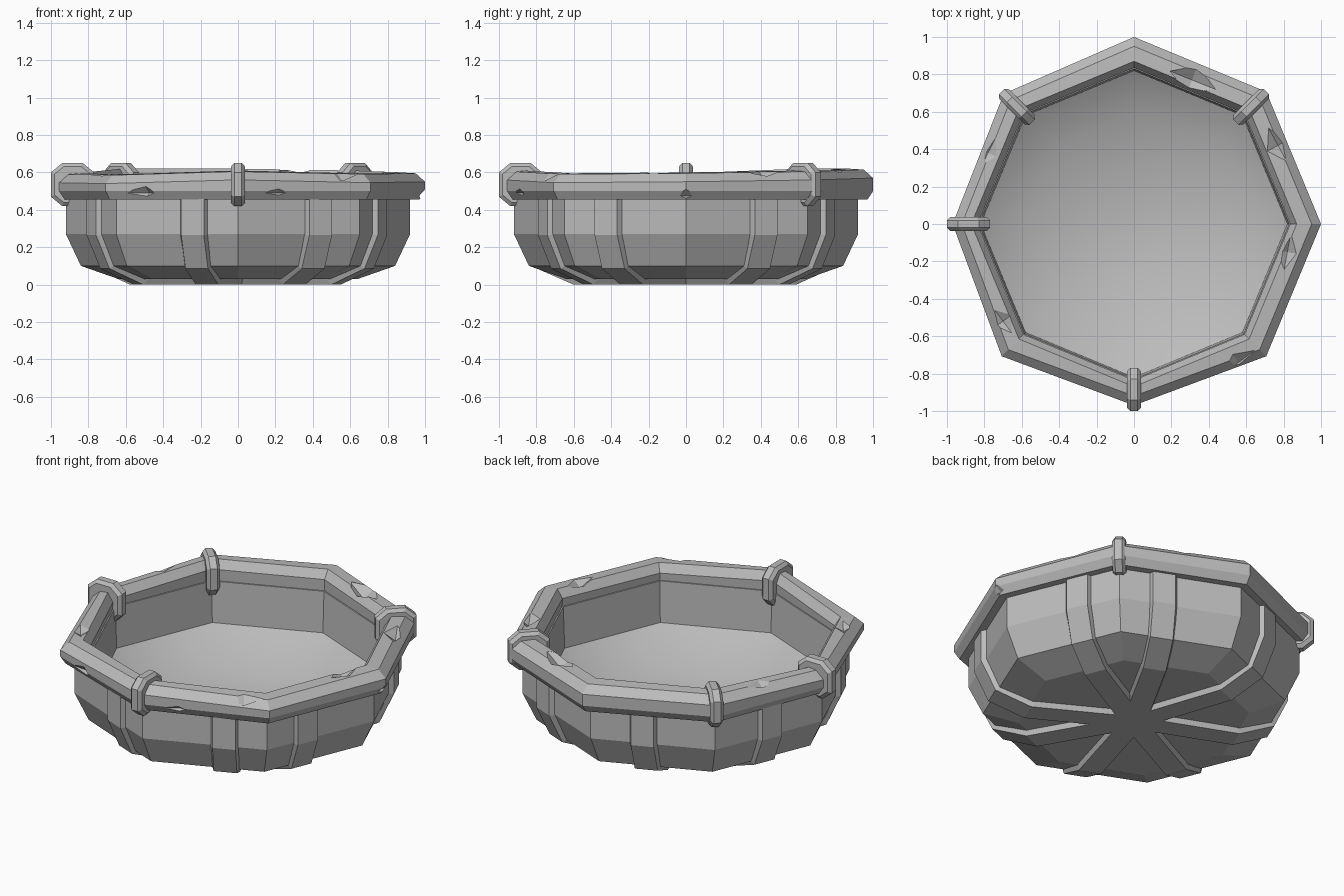
import bpy, bmesh
from math import cos, sin, pi, radians
from mathutils import Vector, Matrix

if "Cube" in bpy.data.objects:
    bpy.data.objects.remove(bpy.data.objects["Cube"])

SIDES = 8
stone = bpy.data.materials.new("grey stone")
stone.use_nodes = True
GREY = (0.5, 0.5, 0.5, 1)
stone.diffuse_color = GREY
stone.node_tree.nodes["Principled BSDF"].inputs["Base Color"].default_value = GREY


def finish(bm, name):
    bmesh.ops.recalc_face_normals(bm, faces=bm.faces)
    mesh = bpy.data.meshes.new(name)
    bm.to_mesh(mesh)
    bm.free()
    mesh.materials.append(stone)
    obj = bpy.data.objects.new(name, mesh)
    bpy.context.collection.objects.link(obj)
    return obj


def bridge(bm, a, b, closed=True):
    n = len(a)
    return [bm.faces.new((a[i], a[(i + 1) % n], b[(i + 1) % n], b[i]))
            for i in range(n if closed else n - 1)]


def polar(r, angle, z):
    return Vector((r * cos(angle), r * sin(angle), z))


# Bowl: octagonal shell, smooth only across the sloping floor
outer = [(0.64, 0.03), (0.84, 0.10), (0.92, 0.27), (0.92, 0.50)]
inner = [(0.83, 0.50), (0.82, 0.25), (0.58, 0.10)]
bm = bmesh.new()
rings = [[bm.verts.new(polar(r, 2 * pi * i / SIDES, z)) for i in range(SIDES)]
         for r, z in outer + inner]
for a, b in zip(rings, rings[1:]):
    faces = bridge(bm, a, b)
floor = bm.faces.new(rings[-1])
bm.faces.new(rings[0])
for f in faces + [floor]:
    f.smooth = True
finish(bm, "bowl")


# Raised straps that hug the outside of the bowl and meet underneath
def on_octagon(direction, side, across, apothem):
    """Point at sideways offset 'across' where the direction leaves the octagon."""
    best = 10
    for k in range(SIDES):
        n = polar(1, (k + 0.5) * 2 * pi / SIDES, 0)
        if direction.dot(n) > 0.1:
            best = min(best, (apothem - across * side.dot(n)) / direction.dot(n))
    return direction * best + side * across


def strap(angle, name):
    d, s = polar(1, angle, 0), polar(1, angle + pi / 2, 0)
    path = [(0.645, 0.0), (0.862, 0.085), (0.95, 0.265), (0.95, 0.48)]
    bm = bmesh.new()
    rows = []
    for across, lift in ((-0.085, 0.05), (-0.065, 0), (0.065, 0), (0.085, 0.05)):
        row = [bm.verts.new(s * across + Vector((0, 0, lift)))]
        for i, (r, z) in enumerate(path):
            p = on_octagon(d, s, across, (r - lift) * cos(pi / SIDES))
            p.z = z + (lift if i == 0 else lift * 0.6 if i == 1 else 0)
            row.append(bm.verts.new(p))
        rows.append(row)
    for a, b in zip(rows, rows[1:]):
        bridge(bm, a, b, closed=False)
    bm.faces.new([row[-1] for row in rows])
    bm.faces.new([row[0] for row in rows])
    bridge(bm, rows[-1], rows[0], closed=False)
    finish(bm, name)


for i, a in enumerate((29, 61, 109, 158, 207, 254, 300, 331)):
    strap(radians(a), f"strap_{i + 1}")

# Rim: hand-hewn octagonal ring, slightly uneven from corner to corner
section = [(0.84, 0.46), (0.97, 0.455), (1.0, 0.50), (1.0, 0.56),
           (0.95, 0.605), (0.87, 0.61), (0.835, 0.56)]
wobble = [-0.01, 0, 0.01, 0.01, -0.015, -0.02, 0, -0.015]
shrink = [0, 0, 0, 0.015, 0.03, 0, 0.03, 0]
bm = bmesh.new()
rings = []
for i in range(SIDES):
    rings.append([bm.verts.new(polar(r - (shrink[i] if r > 0.9 else 0), 2 * pi * i / SIDES,
                                     z + (wobble[i] if z > 0.53 else 0)))
                  for r, z in section])
for i in range(SIDES):
    bridge(bm, rings[i], rings[(i + 1) % SIDES])
rim = finish(bm, "rim")

# Chips knocked out of the rim edges: position, then length, depth, height
chips = [((-0.50, -0.80, 0.49), (0.11, 0.05, 0.05)),
         ((0.22, -0.90, 0.49), (0.10, 0.04, 0.03)),
         ((1.0, 0.0, 0.475), (0.15, 0.04, 0.035)),
         ((0.31, 0.77, 0.61), (0.14, 0.08, 0.05)),
         ((0.77, 0.42, 0.61), (0.12, 0.07, 0.05)),
         ((0.82, -0.15, 0.61), (0.13, 0.07, 0.05)),
         ((-0.70, -0.52, 0.60), (0.11, 0.07, 0.04)),
         ((-0.78, 0.38, 0.61), (0.10, 0.05, 0.03)),
         ((0.56, -0.74, 0.60), (0.13, 0.06, 0.05))]
bm = bmesh.new()
for pos, (length, depth, height) in chips:
    pos = Vector(pos)
    turn = Vector((1, 0)).angle_signed(pos.xy)
    corners = [Vector((sx, sy, sz)) for sx, sy, sz in
               ((depth, 0, 0), (0, length, 0), (-depth, 0, 0), (0, -length, 0))]
    place = Matrix.Translation(pos) @ Matrix.Rotation(-turn, 4, "Z")
    belt = [bm.verts.new(place @ c) for c in corners]
    for tip in (height, -height):
        v = bm.verts.new(place @ Vector((0, 0, tip)))
        for i in range(4):
            bm.faces.new((belt[i], belt[(i + 1) % 4], v))
cutter = finish(bm, "chip_cutter")
cutter.hide_render = True
mod = rim.modifiers.new("chips", "BOOLEAN")
mod.operation = "DIFFERENCE"
mod.solver = "EXACT"
mod.object = cutter
deps = bpy.context.evaluated_depsgraph_get()
rim.data = bpy.data.meshes.new_from_object(rim.evaluated_get(deps))
rim.modifiers.clear()
bpy.data.objects.remove(cutter)

# Clamps: chamfered blocks wrapped round the rim at four corners
clamp_outline = [(0.77, 0.47), (0.82, 0.42), (0.94, 0.42), (1.0, 0.47),
                 (1.0, 0.60), (0.94, 0.65), (0.83, 0.65), (0.77, 0.60)]
centre = Vector((0.885, 0, 0.535))
for name, a in (("front", -90), ("right", 180), ("back_left", 45), ("back_right", 135)):
    turn = Matrix.Rotation(radians(a), 4, "Z")
    bm = bmesh.new()
    loops = []
    for y, scale in ((-0.037, 0.84), (-0.02, 1), (0.02, 1), (0.037, 0.84)):
        loops.append([bm.verts.new(turn @ (centre + (Vector((r, 0, z)) - centre) * scale
                                           + Vector((0, y, 0)))) for r, z in clamp_outline])
    for p, q in zip(loops, loops[1:]):
        bridge(bm, p, q)
    bm.faces.new(loops[0])
    bm.faces.new(loops[-1])
    finish(bm, f"{name}_clamp")
